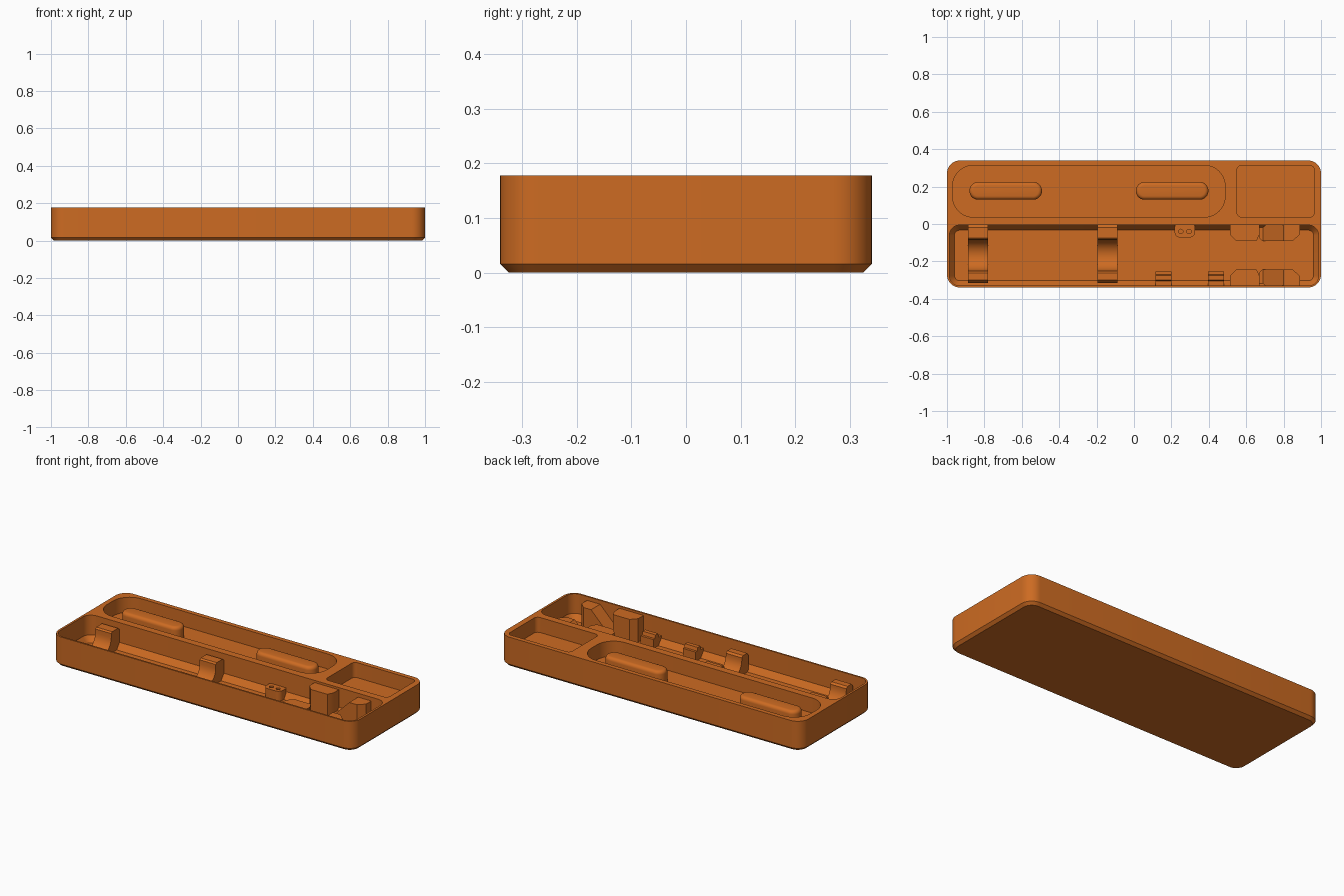
import bpy, bmesh, math

if "Cube" in bpy.data.objects:
    bpy.data.objects.remove(bpy.data.objects["Cube"])

orange = bpy.data.materials.new("orange plastic")
orange.diffuse_color = (0.61, 0.147, 0.016, 1)
orange.use_nodes = True
orange.node_tree.nodes["Principled BSDF"].inputs["Base Color"].default_value = orange.diffuse_color
TOP = 0.178
FLOOR = 0.025


def make(name, bm, smooth=True):
    bmesh.ops.recalc_face_normals(bm, faces=bm.faces)
    me = bpy.data.meshes.new(name)
    bm.to_mesh(me)
    bm.free()
    me.materials.append(orange)
    ob = bpy.data.objects.new(name, me)
    bpy.context.collection.objects.link(ob)
    return ob


def ring(x0, x1, y0, y1, r, z, n=10):
    """Points of a rounded rectangle at height z."""
    pts = []
    for i, (cx, cy) in enumerate([(x1 - r, y1 - r), (x0 + r, y1 - r),
                                  (x0 + r, y0 + r), (x1 - r, y0 + r)]):
        for k in range(n + 1):
            a = math.pi / 2 * (i + k / n)
            pts.append((cx + r * math.cos(a), cy + r * math.sin(a), z))
    return pts


def loft(name, x0, x1, y0, y1, r, levels):
    """Rounded box; levels are (inset, z) from bottom to top."""
    bm = bmesh.new()
    rows = [[bm.verts.new(p) for p in
             ring(x0 + i, x1 - i, y0 + i, y1 - i, max(r - i, 0.004), z)]
            for i, z in levels]
    n = len(rows[0])
    for a, b in zip(rows, rows[1:]):
        for k in range(n):
            bm.faces.new((a[k], a[(k + 1) % n], b[(k + 1) % n], b[k]))
    bm.faces.new(rows[0])
    bm.faces.new(rows[-1])
    return make(name, bm)


def extrude(name, pts, axis, a, b):
    """Extrude a profile: axis 'x' takes (y, z) points, 'y' (x, z), 'z' (x, y)."""
    def place(p, t):
        return {'x': (t, p[0], p[1]), 'y': (p[0], t, p[1]), 'z': (p[0], p[1], t)}[axis]
    bm = bmesh.new()
    lo = [bm.verts.new(place(p, a)) for p in pts]
    hi = [bm.verts.new(place(p, b)) for p in pts]
    n = len(pts)
    for k in range(n):
        bm.faces.new((lo[k], lo[(k + 1) % n], hi[(k + 1) % n], hi[k]))
    bm.faces.new(lo)
    bm.faces.new(hi)
    return make(name, bm)


def cut(target, cutters):
    for c in cutters:
        m = target.modifiers.new("cut", 'BOOLEAN')
        m.operation = 'DIFFERENCE'
        m.solver = 'EXACT'
        m.object = c
    dg = bpy.context.evaluated_depsgraph_get()
    target.data = bpy.data.meshes.new_from_object(target.evaluated_get(dg))
    target.modifiers.clear()
    for c in cutters:
        bpy.data.objects.remove(c)


# Tray body with chamfered base, hollowed by three pockets
tray = loft("tray", -1, 1, -0.34, 0.34, 0.07, [(0.016, 0), (0, 0.016), (0, TOP)])
cut(tray, [
    loft("front_cutter", -0.987, 0.987, -0.33, -0.006, 0.055,
         [(0.027, FLOOR), (0, 0.06), (0, 0.25)]),
    loft("long_cutter", -0.97, 0.487, 0.037, 0.313, 0.11,
         [(0.0, 0.088), (0, 0.25)]),
    loft("square_cutter", 0.55, 0.964, 0.037, 0.313, 0.025,
         [(0, 0.088), (0, 0.25)]),
])

# Raised rounded islands in the long pocket
for side, x in (("left", -0.88), ("right", 0.01)):
    soft = [(0.02 * (1 - math.cos(t)), 0.147 + 0.02 * math.sin(t))
            for t in [math.pi / 2 * k / 5 for k in range(6)]]
    loft(side + "_island", x, x + 0.388, 0.13, 0.225, 0.047, [(0, 0.08)] + soft)

# Cradles with a round seat between two posts
arc = [(-0.167 + 0.083 * math.cos(t), 0.118 + 0.08 * math.sin(t))
       for t in [-math.pi * k / 14 for k in range(15)]]
cradle = [(-0.003, 0.02), (-0.003, 0.135), (-0.02, 0.15), (-0.075, 0.15),
          (-0.084, 0.142)] + arc + [(-0.25, 0.13), (-0.262, 0.14),
                                    (-0.3, 0.14), (-0.315, 0.12), (-0.315, 0.02)]
for side, x in (("left", -0.887), ("middle", -0.195)):
    extrude(side + "_cradle", cradle, 'x', x, x + 0.106)

# Small stepped clips on the front wall
clip = [(-0.334, 0.02), (-0.334, 0.075), (-0.305, 0.075), (-0.3, 0.1),
        (-0.275, 0.1), (-0.27, 0.08), (-0.255, 0.08), (-0.255, 0.02)]
for side, x in (("left", 0.115), ("right", 0.395)):
    extrude(side + "_clip", clip, 'x', x, x + 0.085)

# Small block with two round holes
block = loft("hole_block", 0.217, 0.327, -0.072, 0.01, 0.03, [(0, 0.02), (0, 0.083)])
cut(block, [loft("hole", x - 0.012, x + 0.012, -0.052, -0.028, 0.012,
                 [(0, 0.05), (0, 0.12)]) for x in (0.25, 0.294)])

# Facing holder blocks at the right, split by a leaning slot
MID = -0.167
tall = [(0.512, 0.165), (0.512, 0.112), (0.545, 0.077), (0.655, 0.077),
        (0.672, 0.112), (0.672, 0.165)]
ramp = [(0.672, 0.165), (0.672, 0.09), (0.685, 0.077), (0.85, 0.077),
        (0.887, 0.112), (0.887, 0.165)]
for side, s in (("back", 1), ("front", -1)):
    a = extrude(side + "_tall_block", [(x, MID + s * y) for x, y in tall],
                'z', 0.02, 0.165)
    b = extrude(side + "_ramp_block", [(x, MID + s * y) for x, y in ramp],
                'z', 0.02, 0.155)
    cut(b, [extrude("ramp_cutter", [(0.64, 0.045), (0.69, 0.045), (0.81, 0.165),
                                    (0.81, 0.25), (0.64, 0.25)], 'y', -0.5, 0.1)])

for ob in list(bpy.context.scene.objects):
    ob.select_set(True)
    bpy.context.view_layer.objects.active = ob
bpy.ops.object.shade_smooth_by_angle(angle=math.radians(30))
